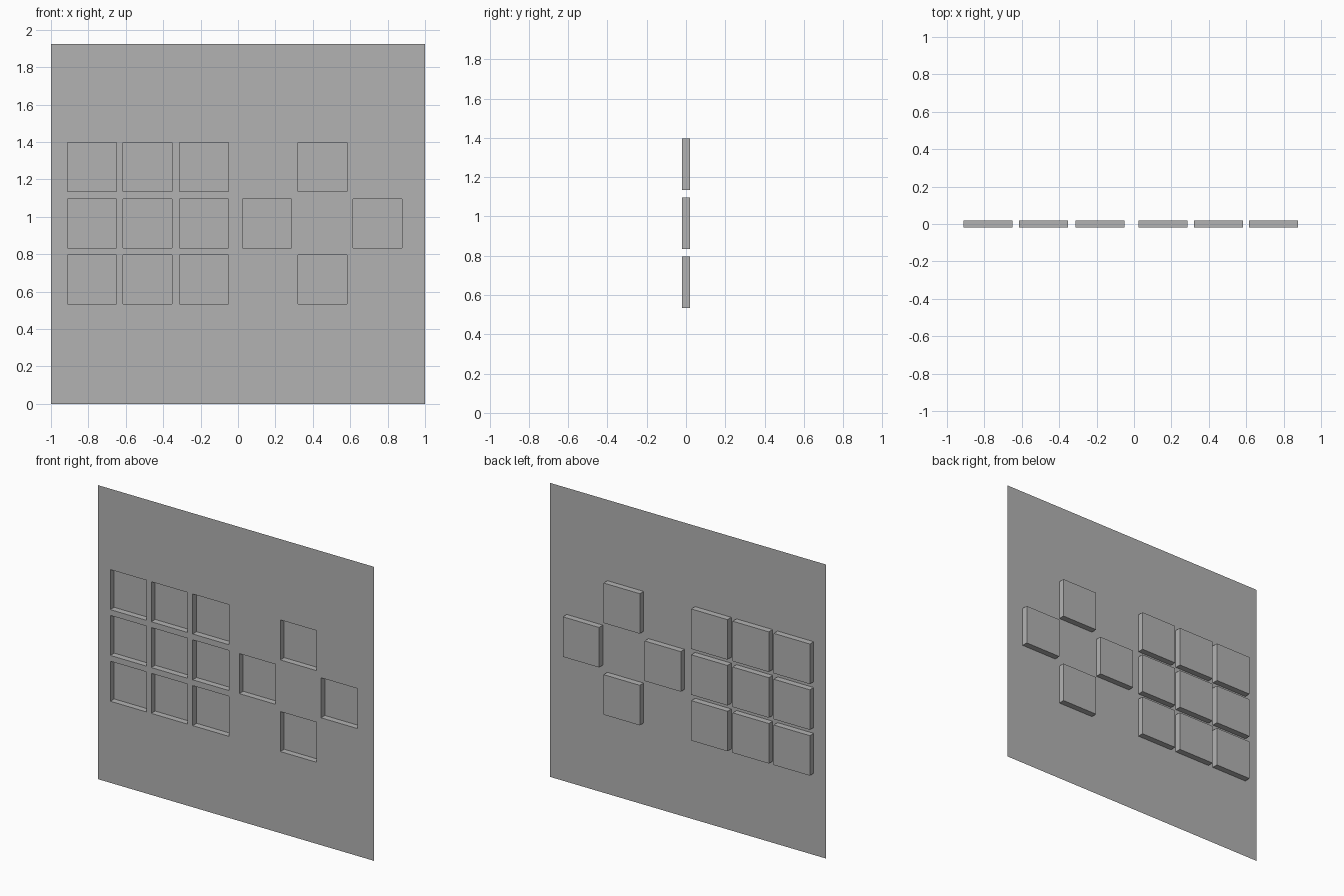
import bpy
import bmesh

cube = bpy.data.objects.get("Cube")
if cube:
    bpy.data.objects.remove(cube, do_unlink=True)

HEIGHT = 1.925
FRONT, DEPTH = -0.02, 0.04
SIZE = 0.262
COLUMNS = [-0.78, -0.483, -0.183, 0.155, 0.452, 0.747]
ROWS = [0.665, 0.965, 1.265]

# Pockets: a three by three block, then four in a diamond
POCKETS = {(c, r) for c in range(3) for r in range(3)}
POCKETS |= {(3, 1), (5, 1), (4, 0), (4, 2)}


def cuts(start, centres, end):
    """Grid lines along one axis: the edges of the sheet and of each pocket."""
    edges = [c + s * SIZE / 2 for c in centres for s in (-1, 1)]
    return [start] + edges + [end]


grey = bpy.data.materials.new("grey")
grey.use_nodes = True
colour = (0.45, 0.45, 0.45, 1)
grey.diffuse_color = colour
grey.node_tree.nodes["Principled BSDF"].inputs["Base Color"].default_value = colour

# Flat sheet divided along the pocket edges
bm = bmesh.new()
xs, zs = cuts(-1, COLUMNS, 1), cuts(0, ROWS, HEIGHT)
grid = [[bm.verts.new((x, FRONT, z)) for z in zs] for x in xs]
pocket_faces = []
for i in range(len(xs) - 1):
    for j in range(len(zs) - 1):
        face = bm.faces.new((grid[i][j], grid[i + 1][j],
                             grid[i + 1][j + 1], grid[i][j + 1]))
        if i % 2 and j % 2 and (i // 2, j // 2) in POCKETS:
            pocket_faces.append(face)

# Push each pocket floor out behind the sheet, leaving four walls
floors = bmesh.ops.extrude_discrete_faces(bm, faces=pocket_faces)["faces"]
bmesh.ops.translate(bm, vec=(0, DEPTH, 0),
                    verts=list({v for f in floors for v in f.verts}))
bmesh.ops.recalc_face_normals(bm, faces=bm.faces)
if floors[0].normal.y > 0:
    bmesh.ops.reverse_faces(bm, faces=bm.faces)

mesh = bpy.data.meshes.new("pocketed_panel")
bm.to_mesh(mesh)
bm.free()
mesh.materials.append(grey)
panel = bpy.data.objects.new("pocketed_panel", mesh)
bpy.context.collection.objects.link(panel)
